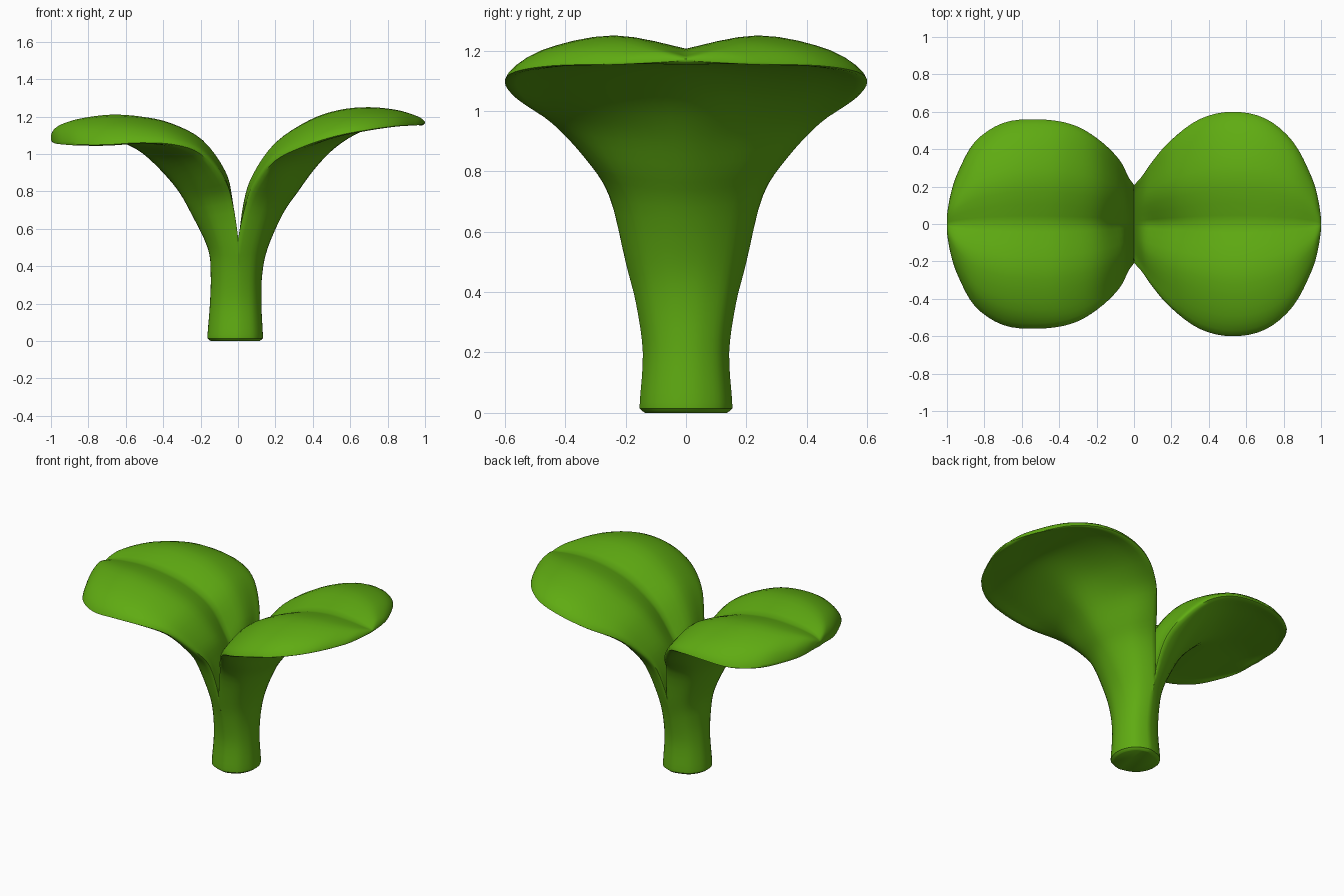
import bpy, bmesh, math
from mathutils import Vector

if "Cube" in bpy.data.objects:
    bpy.data.objects.remove(bpy.data.objects["Cube"])

green = bpy.data.materials.new("leaf green")
green.diffuse_color = (0.115, 0.41, 0.006, 1)
green.use_nodes = True
green.node_tree.nodes["Principled BSDF"].inputs["Base Color"].default_value = green.diffuse_color

# Shared stem stations: height, half width in y, keel x of right and left half
STEM = [(0, .135, .115, .145), (.012, .15, .13, .16), (.035, .153, .133, .163),
        (.2, .143, .125, .15), (.36, .165, .13, .146), (.5, .2, .16, .163)]

# Leaf stations: x,z of crease, crest, rim and keel, then half width and belly fullness
RIGHT = [
    (.035, .72, .03, .74, .05, .72, .24, .68, .255, .9),
    (.11, .85, .08, .89, .11, .85, .315, .79, .34, .75),
    (.22, 1.0, .20, 1.06, .20, .965, .41, .92, .45, .5),
    (.38, 1.12, .38, 1.18, .35, 1.04, .51, 1.025, .56, .25),
    (.54, 1.18, .54, 1.235, .52, 1.095, .62, 1.10, .60, .1),
    (.70, 1.205, .70, 1.25, .70, 1.13, .74, 1.15, .565, .1),
    (.85, 1.20, .85, 1.235, .85, 1.15, .86, 1.16, .44, .1),
    (.95, 1.185, .95, 1.205, .95, 1.155, .95, 1.155, .25, .1),
    (.985, 1.18, .985, 1.187, .985, 1.16, .985, 1.153, .13, .1),
    (1.0, 1.172, 1.0, 1.172, 1.0, 1.165, 1.0, 1.163, .03, .1)]
LEFT = [
    (.035, .73, .03, .76, .04, .74, .26, .70, .255, .9),
    (.10, .87, .07, .91, .09, .87, .325, .81, .35, .75),
    (.20, 1.02, .19, 1.075, .20, 1.0, .42, .92, .46, .5),
    (.36, 1.11, .36, 1.165, .34, 1.05, .52, 1.01, .535, .25),
    (.52, 1.15, .52, 1.20, .52, 1.06, .62, 1.06, .56, .1),
    (.68, 1.165, .68, 1.21, .70, 1.05, .72, 1.08, .54, .1),
    (.84, 1.155, .84, 1.19, .85, 1.05, .86, 1.08, .44, .1),
    (.94, 1.135, .94, 1.16, .94, 1.055, .94, 1.07, .28, .1),
    (.985, 1.115, .985, 1.13, .98, 1.06, .98, 1.06, .16, .1),
    (1.0, 1.10, 1.0, 1.10, 1.0, 1.075, .995, 1.065, .05, .1)]


def spline(pts, steps, before, after):
    """Smooth curve through the points."""
    p = [before] + pts + [after]
    out = []
    for i in range(1, len(p) - 2):
        a, b, c, d = p[i - 1:i + 3]
        for k in range(steps):
            t = k / steps
            out.append(.5 * (2 * b + (c - a) * t + (2 * a - 5 * b + 4 * c - d) * t * t
                             + (3 * b - a - 3 * c + d) * t ** 3))
    return out + [pts[-1]]


def half_profile(s):
    """Control points from crease, over the crest and rim, to the keel."""
    K, C, R, U = [Vector((s[i], 0, s[i + 1])) for i in (0, 2, 4, 6)]
    w, full = s[8], s[9]

    def at(p, f):
        return Vector((p.x, f * w, p.z))
    f1 = .2 + .4 * full
    f2 = .65 + .267 * full
    return [at(K, 0), at(C, .42), at(R.lerp(C, .62), .82), at(R, 1),
            at(R.lerp(U, f1), .8), at(R.lerp(U, f2), .4), at(U, 0)]


def add_half(bm, leaf, keel, side):
    stations = []
    for z, w, xr, xl in STEM:
        x = (xr, xl)[keel]
        stations.append((0, z, 0, z, 0, z, x, z, w, 1))
    stations += leaf
    cols = list(zip(*[half_profile(s) for s in stations]))
    # smooth lengthwise, then across
    cols = [spline(list(c), 4, c[0], c[-1]) for c in cols]
    rings = []
    for row in zip(*cols):
        row = list(row)
        mirror = row[-2].copy()
        mirror.y *= -1
        half = spline(row, 4, row[0], mirror)
        half[0].y = half[-1].y = 0
        full = half + [Vector((p.x, -p.y, p.z)) for p in half[-2:0:-1]]
        rings.append([bm.verts.new((side * max(p.x, 0), p.y, max(p.z, 0))) for p in full])
    n = len(rings[0])
    for a, b in zip(rings, rings[1:]):
        for i in range(n):
            j = (i + 1) % n
            bm.faces.new((a[i], a[j], b[j], b[i]))
    bm.faces.new(rings[0])
    bm.faces.new(rings[-1])


# Sprout: two leaves sharing one welded stem
bm = bmesh.new()
add_half(bm, RIGHT, 0, 1)
add_half(bm, LEFT, 1, -1)
# remove the hidden wall between the halves and weld the seam
inner = [f for f in bm.faces if all(abs(v.co.x) < 1e-5 for v in f.verts)]
bmesh.ops.delete(bm, geom=inner, context='FACES')
bmesh.ops.remove_doubles(bm, verts=bm.verts, dist=.0008)
bmesh.ops.recalc_face_normals(bm, faces=bm.faces)

mesh = bpy.data.meshes.new("sprout")
bm.to_mesh(mesh)
bm.free()
mesh.materials.append(green)
sprout = bpy.data.objects.new("sprout", mesh)
bpy.context.collection.objects.link(sprout)
bpy.context.view_layer.objects.active = sprout
sprout.select_set(True)
bpy.ops.object.shade_smooth_by_angle(angle=math.radians(50))
